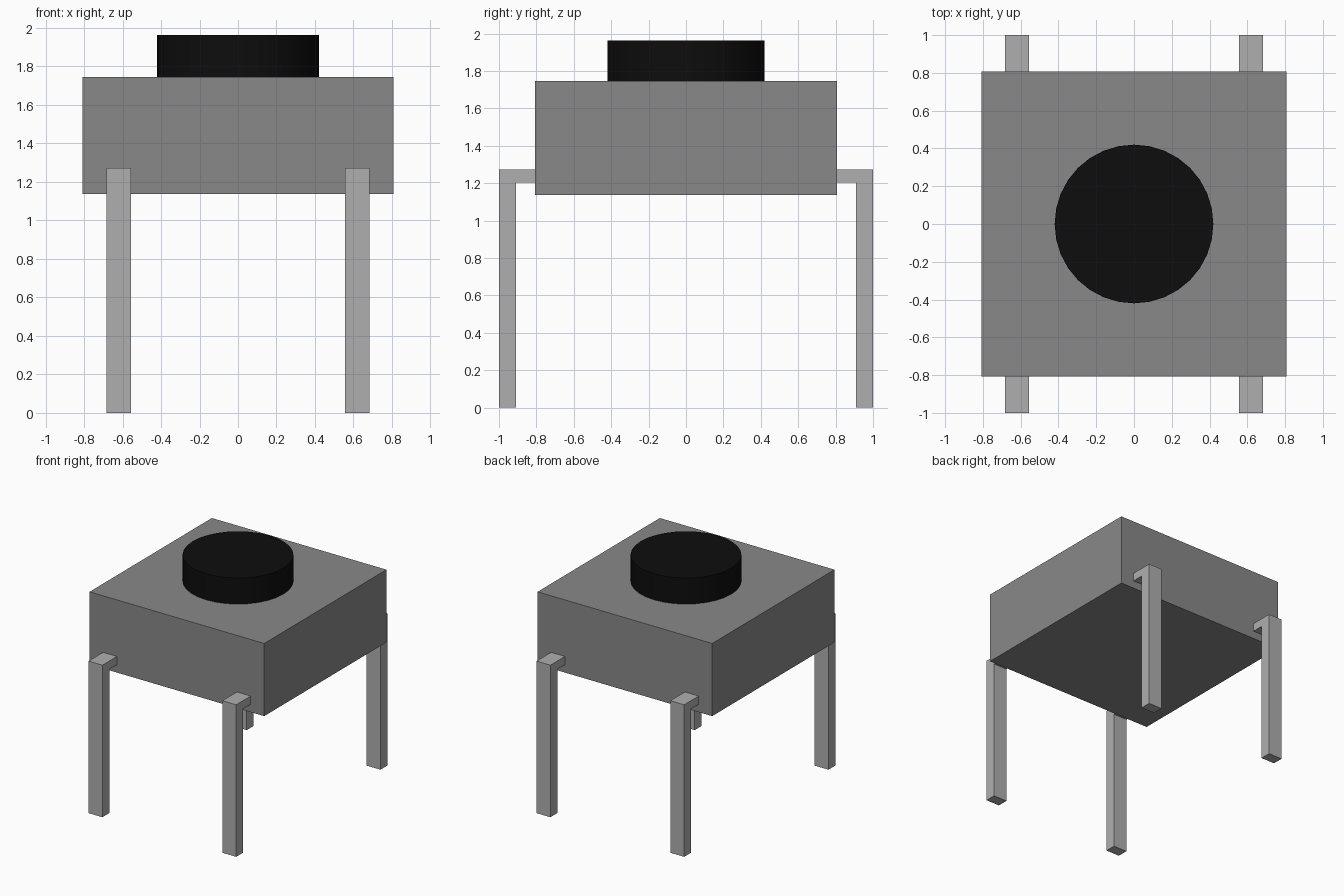
import bpy
import bmesh
import math

if "Cube" in bpy.data.objects:
    bpy.data.objects.remove(bpy.data.objects["Cube"])


def material(name, value):
    mat = bpy.data.materials.new(name)
    mat.diffuse_color = (value, value, value, 1)
    mat.use_nodes = True
    mat.node_tree.nodes["Principled BSDF"].inputs["Base Color"].default_value = mat.diffuse_color
    return mat


BODY_GREY = material("body_grey", 0.25)
PIN_GREY = material("pin_grey", 0.43)
BLACK = material("black", 0.004)

HALF = 0.808                  # half width of the body
BOTTOM, TOP = 1.137, 1.745    # body heights


def pin(name, sx, sy):
    """Bent leg: an L profile in the YZ plane, extruded along X."""
    profile = [(HALF, 1.272), (1.0, 1.272), (1.0, 0.0),
               (0.908, 0.0), (0.908, 1.203), (HALF, 1.203)]
    bm = bmesh.new()
    face = bm.faces.new([bm.verts.new((sx * 0.555, sy * y, z)) for y, z in profile])
    ext = bmesh.ops.extrude_face_region(bm, geom=[face])
    moved = [v for v in ext["geom"] if isinstance(v, bmesh.types.BMVert)]
    bmesh.ops.translate(bm, verts=moved, vec=(sx * 0.128, 0, 0))
    bmesh.ops.recalc_face_normals(bm, faces=bm.faces)
    mesh = bpy.data.meshes.new(name)
    bm.to_mesh(mesh)
    bm.free()
    mesh.materials.append(PIN_GREY)
    obj = bpy.data.objects.new(name, mesh)
    bpy.context.collection.objects.link(obj)


# Square switch body
bpy.ops.mesh.primitive_cube_add(size=1, location=(0, 0, (BOTTOM + TOP) / 2))
body = bpy.context.object
body.name = "body"
body.scale = (2 * HALF, 2 * HALF, TOP - BOTTOM)
body.data.materials.append(BODY_GREY)

# Round push button
bpy.ops.mesh.primitive_cylinder_add(vertices=32, radius=0.42, depth=1.963 - TOP,
                                    location=(0, 0, (1.963 + TOP) / 2))
button = bpy.context.object
button.name = "button"
button.data.materials.append(BLACK)
bpy.ops.object.shade_smooth_by_angle(angle=math.radians(30))

# Four bent legs
for side, sx in (("left", -1), ("right", 1)):
    for end, sy in (("front", -1), ("back", 1)):
        pin(f"{end}_{side}_leg", sx, sy)
